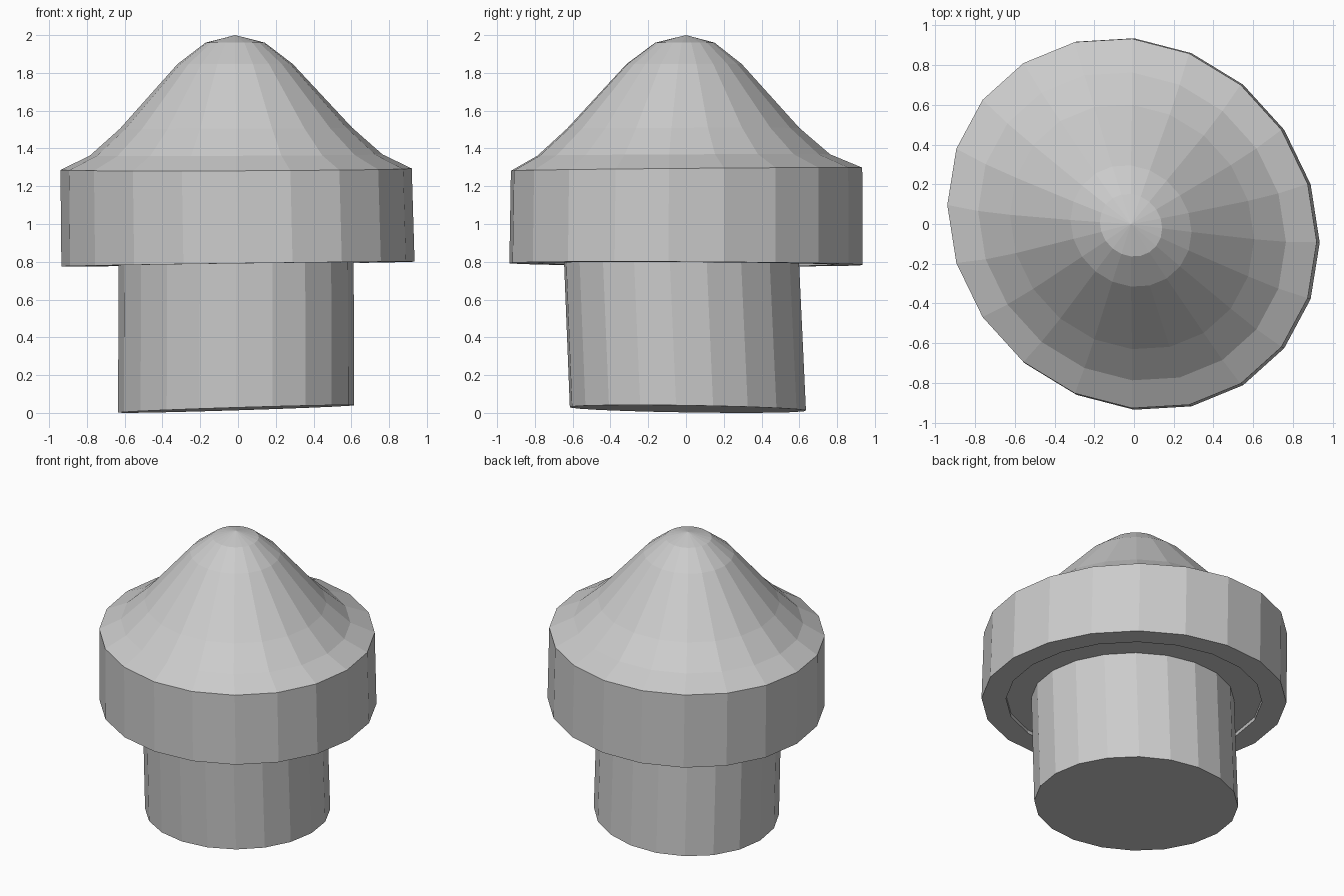
import bpy, bmesh
from math import sin, cos, tau

cube = bpy.data.objects.get("Cube")
if cube:
    bpy.data.objects.remove(cube, do_unlink=True)

SIDES = 20
SHEAR = -0.1   # slight sideways skew shared by every ring

grey = bpy.data.materials.new("plain grey")
grey.use_nodes = True
colour = (0.6, 0.6, 0.6, 1)
grey.diffuse_color = colour
grey.node_tree.nodes["Principled BSDF"].inputs["Base Color"].default_value = colour


def add_ring(bm, radius, cx, cy, z, tilt_x=0, tilt_y=0):
    """One skewed, slightly tilted ring of vertices."""
    ring = []
    for i in range(SIDES):
        a = tau * i / SIDES
        x = radius * cos(a)
        y = radius * sin(a) + SHEAR * x
        ring.append(bm.verts.new((cx + x, cy + y, z + tilt_x * x + tilt_y * y)))
    return ring


def build_lathe(name, rings, apex=None):
    """Bridge rings in order, then close both ends (optionally to an apex)."""
    bm = bmesh.new()
    loops = [add_ring(bm, *r) for r in rings]
    for low, high in zip(loops, loops[1:]):
        for i in range(SIDES):
            j = (i + 1) % SIDES
            bm.faces.new((low[i], low[j], high[j], high[i]))
    bm.faces.new(loops[0][::-1])
    if apex:
        tip = bm.verts.new(apex)
        for i in range(SIDES):
            bm.faces.new((loops[-1][i], loops[-1][(i + 1) % SIDES], tip))
    else:
        bm.faces.new(loops[-1])
    bmesh.ops.recalc_face_normals(bm, faces=bm.faces)
    mesh = bpy.data.meshes.new(name)
    bm.to_mesh(mesh)
    bm.free()
    mesh.materials.append(grey)
    obj = bpy.data.objects.new(name, mesh)
    bpy.context.collection.objects.link(obj)
    return obj


# Stem, leaning a little and with an uneven foot
build_lathe("stem", [
    (0.625, -0.01, 0.01, 0.021, 0.03, -0.012),
    (0.622, -0.01, -0.025, 0.83, 0.013, -0.004),
])

# Head: shallow recess under the rim, straight band, then the flared dome
build_lathe("head", [
    (0.785, 0, 0, 0.813, 0.013, -0.004),
    (0.785, 0, 0, 0.788, 0.013, -0.004),
    (0.935, 0, 0, 0.788, 0.013, -0.004),
    (0.930, -0.01, 0.003, 1.29, 0.005, 0.009),
    (0.775, -0.01, -0.012, 1.365, 0.005, 0.005),
    (0.615, -0.01, -0.015, 1.507, 0.004, 0.003),
    (0.305, -0.015, -0.01, 1.847),
    (0.157, -0.015, -0.006, 1.96),
], apex=(-0.015, 0, 2.0))
